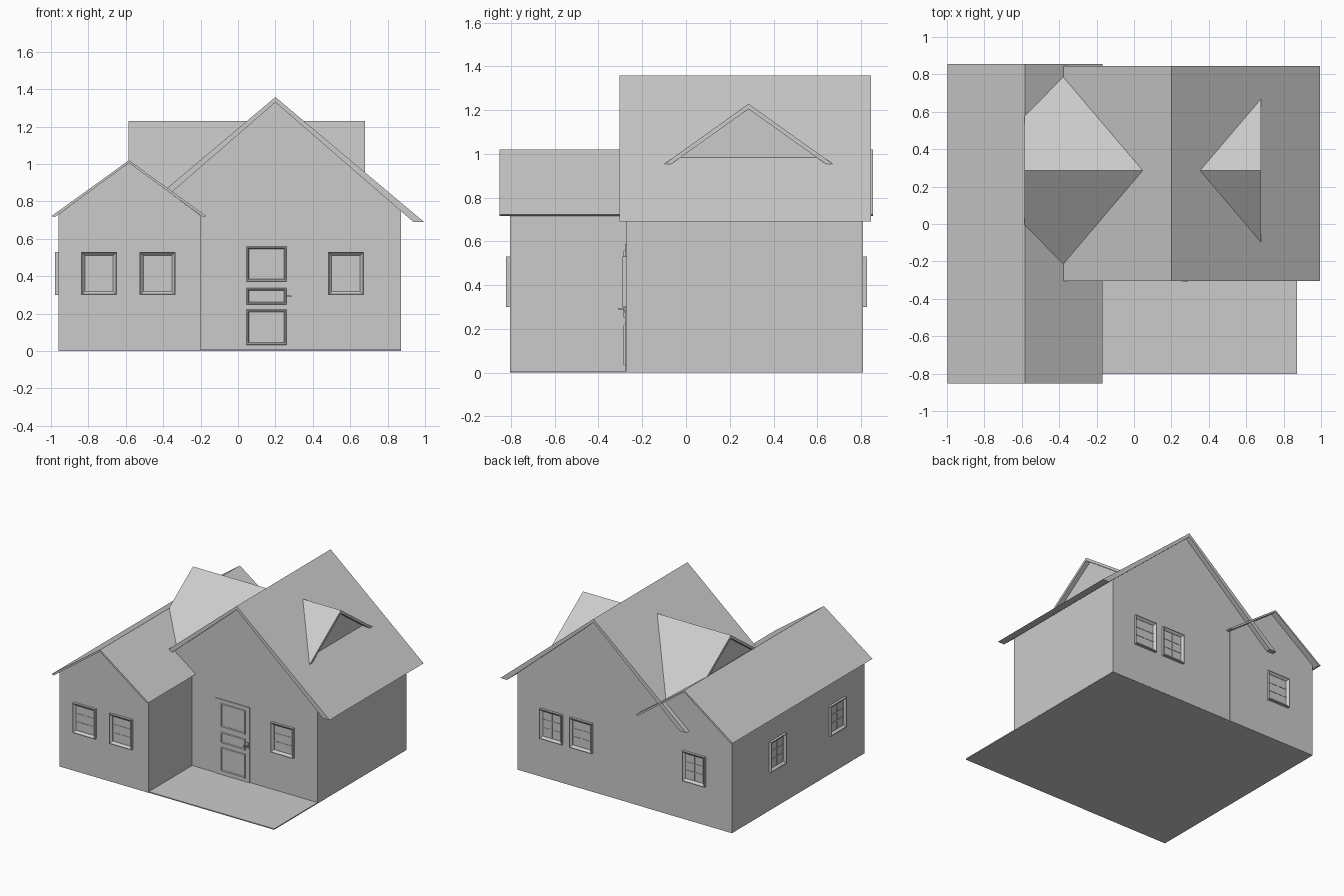
import bpy, bmesh
from math import radians
from mathutils import Matrix

if "Cube" in bpy.data.objects:
    bpy.data.objects.remove(bpy.data.objects["Cube"])


def make(name, bm, matrix=Matrix()):
    bmesh.ops.recalc_face_normals(bm, faces=bm.faces)
    me = bpy.data.meshes.new(name)
    bm.to_mesh(me)
    bm.free()
    ob = bpy.data.objects.new(name, me)
    ob.matrix_world = matrix
    bpy.context.collection.objects.link(ob)
    return ob


def prism(name, profile, a, b, axis='y'):
    """Extrude a (horizontal, z) profile along y or x from a to b."""
    bm = bmesh.new()
    put = (lambda h, z, d: (h, d, z)) if axis == 'y' else (lambda h, z, d: (d, h, z))
    r0, r1 = ([bm.verts.new(put(h, z, d)) for h, z in profile] for d in (a, b))
    n = len(profile)
    bm.faces.new(r0)
    bm.faces.new(r1)
    for i in range(n):
        bm.faces.new((r0[i], r0[(i + 1) % n], r1[(i + 1) % n], r1[i]))
    return make(name, bm)


def box(name, x0, x1, y0, y1, z0, z1, matrix=Matrix()):
    ob = prism(name, [(x0, z0), (x1, z0), (x1, z1), (x0, z1)], y0, y1)
    ob.matrix_world = matrix
    return ob


def gable_roof(name, c, top, outer, inner, a, b, axis='y'):
    """Two-slope slab; outer and inner are (half width, z), top is (outer z, inner z)."""
    prism(name, [(c - outer[0], outer[1]), (c, top[0]), (c + outer[0], outer[1]),
                 (c + inner[0], inner[1]), (c, top[1]), (c - inner[0], inner[1])], a, b, axis)


def ring(name, hw, hh, sections, matrix):
    """Closed rectangular moulding from (inset, depth) sections, facing local -y."""
    bm = bmesh.new()
    loops = []
    for i, d in sections:
        w, h = hw - i, hh - i
        loops.append([bm.verts.new((x, -d, z)) for x, z in ((-w, -h), (w, -h), (w, h), (-w, h))])
    for k in range(len(loops)):
        p, q = loops[k], loops[(k + 1) % len(loops)]
        for j in range(4):
            bm.faces.new((p[j], p[(j + 1) % 4], q[(j + 1) % 4], q[j]))
    make(name, bm, matrix)


def window(x, y, angle):
    m = Matrix.Translation((x, y, 0.415)) @ Matrix.Rotation(radians(angle), 4, 'Z')
    ring("window_frame", 0.096, 0.116, [(0, -0.005), (0, 0.018), (0.005, 0.018), (0.02, 0.002), (0.02, -0.005)], m)
    box("window_bar_vertical", -0.004, 0.004, -0.003, 0.003, -0.096, 0.096, m)
    for z in (-0.032, 0.032):
        box("window_bar_horizontal", -0.076, 0.076, -0.003, 0.003, z - 0.004, z + 0.004, m)


# Floor slab and porch
box("floor_slab", -0.959, 0.871, -0.803, 0.808, 0, 0.008)

# Walls with gables
prism("wing_walls", [(-0.96, 0), (-0.2, 0), (-0.2, 0.725), (-0.583, 1.008), (-0.96, 0.73)], -0.805, 0.81)
prism("main_walls", [(-0.47, 0.002), (0.872, 0.002), (0.872, 0.748), (0.2, 1.332), (-0.47, 0.75)], -0.273, 0.809)
prism("dormer_walls", [(-0.2, 0.862), (0.286, 1.207), (0.77, 0.862)], -0.55, 0.645, 'x')

# Roofs
gable_roof("wing_roof", -0.583, (1.02, 1.006), (0.414, 0.722), (0.396, 0.717), -0.852, 0.855)
gable_roof("main_roof", 0.2, (1.358, 1.33), (0.795, 0.69), (0.738, 0.69), -0.304, 0.845)
gable_roof("dormer_roof", 0.286, (1.229, 1.205), (0.51, 0.865), (0.478, 0.865), -0.585, 0.68, 'x')

# Windows: front, back and left side
for x, y in ((-0.743, -0.805), (-0.43, -0.805), (0.577, -0.273)):
    window(x, y, 0)
for x, y in ((0.58, 0.809), (0.325, 0.809), (-0.64, 0.81)):
    window(x, y, 180)
for y in (0.26, -0.47):
    window(-0.96, y, -90)

# Door leaf with three moulded panels
box("door", 0.003, 0.293, -0.279, -0.26, 0.008, 0.588)
for z0, z1 in ((0.372, 0.56), (0.248, 0.338), (0.032, 0.222)):
    m = Matrix.Translation((0.152, -0.279, (z0 + z1) / 2))
    h = (z1 - z0) / 2
    ring("door_panel_moulding", 0.108, h, [(0, -0.002), (0.004, 0.007), (0.01, 0.007), (0.015, -0.002)], m)

# Door handle: plate, stem and lever
box("handle_plate", 0.272, 0.286, -0.284, -0.277, 0.275, 0.318)
box("handle_stem", 0.276, 0.283, -0.308, -0.28, 0.288, 0.296)
box("handle_lever", 0.258, 0.286, -0.31, -0.303, 0.288, 0.296)
